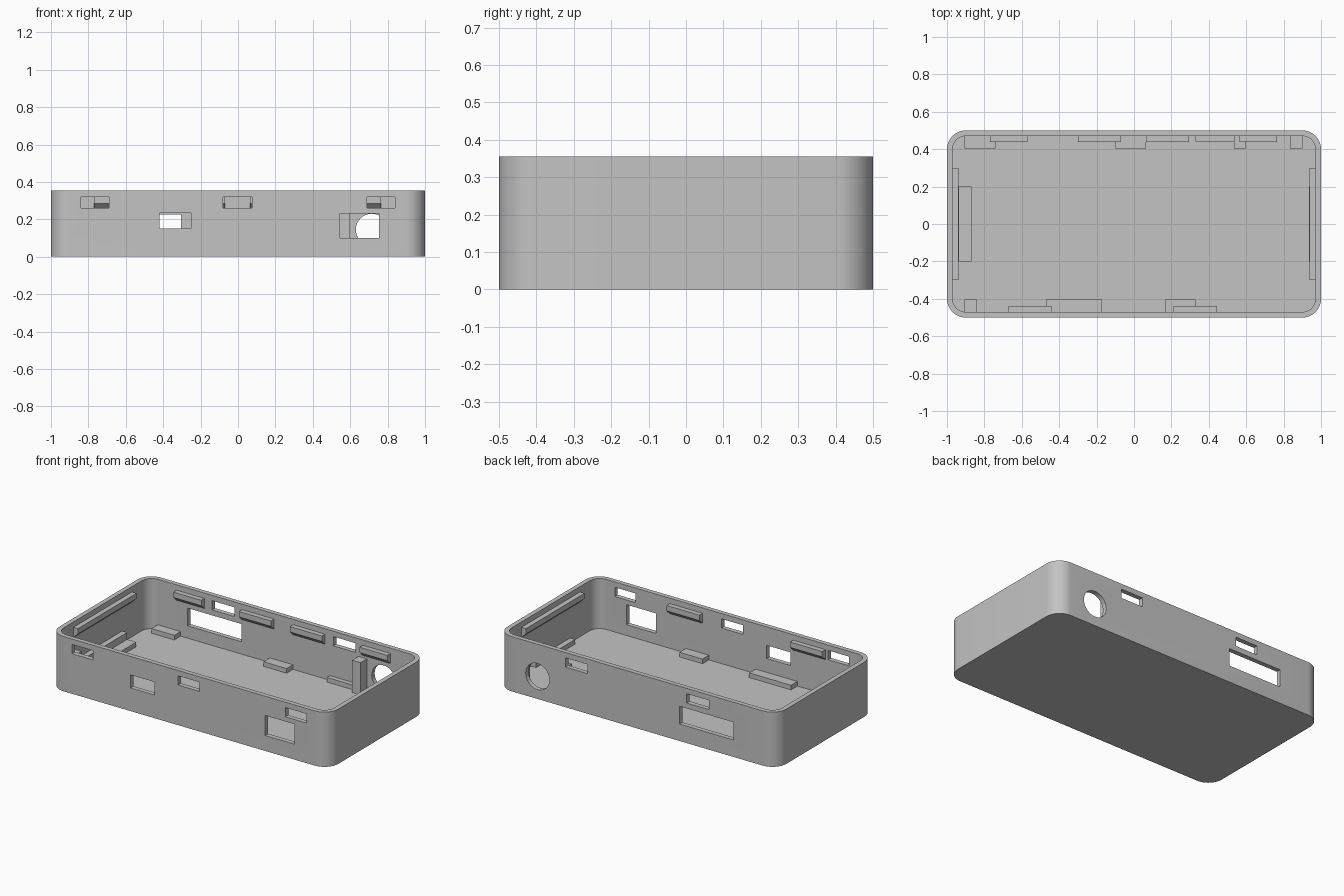
import bpy
import bmesh
from math import pi, cos, sin

cube = bpy.data.objects.get("Cube")
if cube:
    bpy.data.objects.remove(cube, do_unlink=True)

HX, HY, H = 1.0, 0.5, 0.355       # outer half sizes and height
WALL, FLOOR, RADIUS = 0.03, 0.03, 0.1
IX, IY = HX - WALL, HY - WALL     # inner half sizes

grey = bpy.data.materials.new("plain_grey")
grey.use_nodes = True
grey.diffuse_color = (0.55, 0.55, 0.55, 1)
grey.node_tree.nodes["Principled BSDF"].inputs["Base Color"].default_value = (0.55, 0.55, 0.55, 1)


def make(name, bm):
    bmesh.ops.recalc_face_normals(bm, faces=bm.faces)
    mesh = bpy.data.meshes.new(name)
    bm.to_mesh(mesh)
    bm.free()
    mesh.materials.append(grey)
    obj = bpy.data.objects.new(name, mesh)
    bpy.context.collection.objects.link(obj)
    return obj


def prism(name, points, step):
    """Extrude a closed outline of 3D points along a vector."""
    bm = bmesh.new()
    face = bm.faces.new([bm.verts.new(p) for p in points])
    top = bmesh.ops.extrude_face_region(bm, geom=[face])["geom"]
    bmesh.ops.translate(bm, vec=step, verts=[v for v in top if isinstance(v, bmesh.types.BMVert)])
    return make(name, bm)


def box(name, x0, x1, y0, y1, z0, z1):
    outline = [(x0, y0, z0), (x1, y0, z0), (x1, y1, z0), (x0, y1, z0)]
    return prism(name, outline, (0, 0, z1 - z0))


def rounded_block(name, hx, hy, r, z0, z1, steps=12):
    outline = []
    for k, (sx, sy) in enumerate([(1, 1), (-1, 1), (-1, -1), (1, -1)]):
        for i in range(steps + 1):
            a = (k + i / steps) * pi / 2
            outline.append((sx * (hx - r) + r * cos(a), sy * (hy - r) + r * sin(a), z0))
    return prism(name, outline, (0, 0, z1 - z0))


def cut(target, cutter):
    mod = target.modifiers.new("cut", "BOOLEAN")
    mod.operation = "DIFFERENCE"
    mod.solver = "EXACT"
    mod.object = cutter
    bpy.context.view_layer.objects.active = target
    bpy.ops.object.modifier_apply(modifier=mod.name)
    bpy.data.objects.remove(cutter, do_unlink=True)


# Hollow tray with rounded corners
tray = rounded_block("tray", HX, HY, RADIUS, 0, H)
cut(tray, rounded_block("cavity", IX, IY, RADIUS - WALL, FLOOR, H + 0.1))

# Openings: snap slots, connector windows and the round jack hole
SLOT = (0.26, 0.32)
front = [(-0.84, -0.69, *SLOT), (-0.08, 0.075, *SLOT), (0.69, 0.84, *SLOT),
         (-0.42, -0.25, 0.15, 0.235), (0.545, 0.755, 0.10, 0.23)]
back = [(-0.515, -0.355, *SLOT), (0.355, 0.515, *SLOT), (-0.69, -0.305, 0.11, 0.225)]
for side, holes in ((-1, front), (1, back)):
    for x0, x1, z0, z1 in holes:
        y = side * HY
        cut(tray, box("opening", x0, x1, y - 0.05, y + 0.05, z0, z1))
ring = [2 * pi * i / 32 for i in range(32)]
cut(tray, prism("jack_hole", [(0.715 + 0.085 * cos(a), HY - 0.05, 0.145 + 0.085 * sin(a)) for a in ring],
                (0, 0.1, 0)))
tray.select_set(True)
bpy.context.view_layer.objects.active = tray
bpy.ops.object.shade_smooth_by_angle(angle=pi / 6)

# Snap rails with a sloped underside: (distance from inner wall, height)
PROFILE = [(-0.005, 0.255), (0, 0.255), (0.032, 0.285), (0.032, 0.32), (-0.005, 0.32)]
rails = {-1: [(-0.67, -0.44), (0.21, 0.445)],
         1: [(-0.77, -0.57), (-0.30, -0.07), (0.065, 0.295), (0.565, 0.765)]}
for side, spans in rails.items():
    for x0, x1 in spans:
        prism("long_side_rail", [(x0, side * (IY - d), z) for d, z in PROFILE], (x1 - x0, 0, 0))
for side in (-1, 1):
    prism("end_rail", [(side * (IX - d), -0.3, z) for d, z in PROFILE], (0, 0.6, 0))

# Low board supports on the floor
LOW, PAD, POST = FLOOR - 0.005, 0.06, 0.24
IN, OUT = 0.405, IY + 0.005
for x0, x1 in [(-0.905, -0.74), (-0.1, 0.065)]:
    box("back_pad", x0, x1, IN, OUT, LOW, PAD)
box("narrow_back_pad", 0.33, 0.535, 0.44, OUT, LOW, PAD)
for x0, x1 in [(-0.47, -0.17), (0.165, 0.33)]:
    box("front_pad", x0, x1, -OUT, -IN, LOW, PAD)
box("left_end_pad", 0.935, IX + 0.005, -0.2, 0.2, LOW, PAD)
box("right_end_pad", -IX - 0.005, -0.87, -0.2, 0.2, LOW, PAD)
box("right_end_step", -IX - 0.005, -0.935, -0.2, 0.2, LOW, 0.105)

# Tall posts
for x0, x1 in [(0.535, 0.595), (0.835, 0.9)]:
    box("jack_post", x0, x1, IN, OUT, LOW, POST)
box("corner_post", -0.905, -0.84, -OUT, -IN, LOW, POST)
